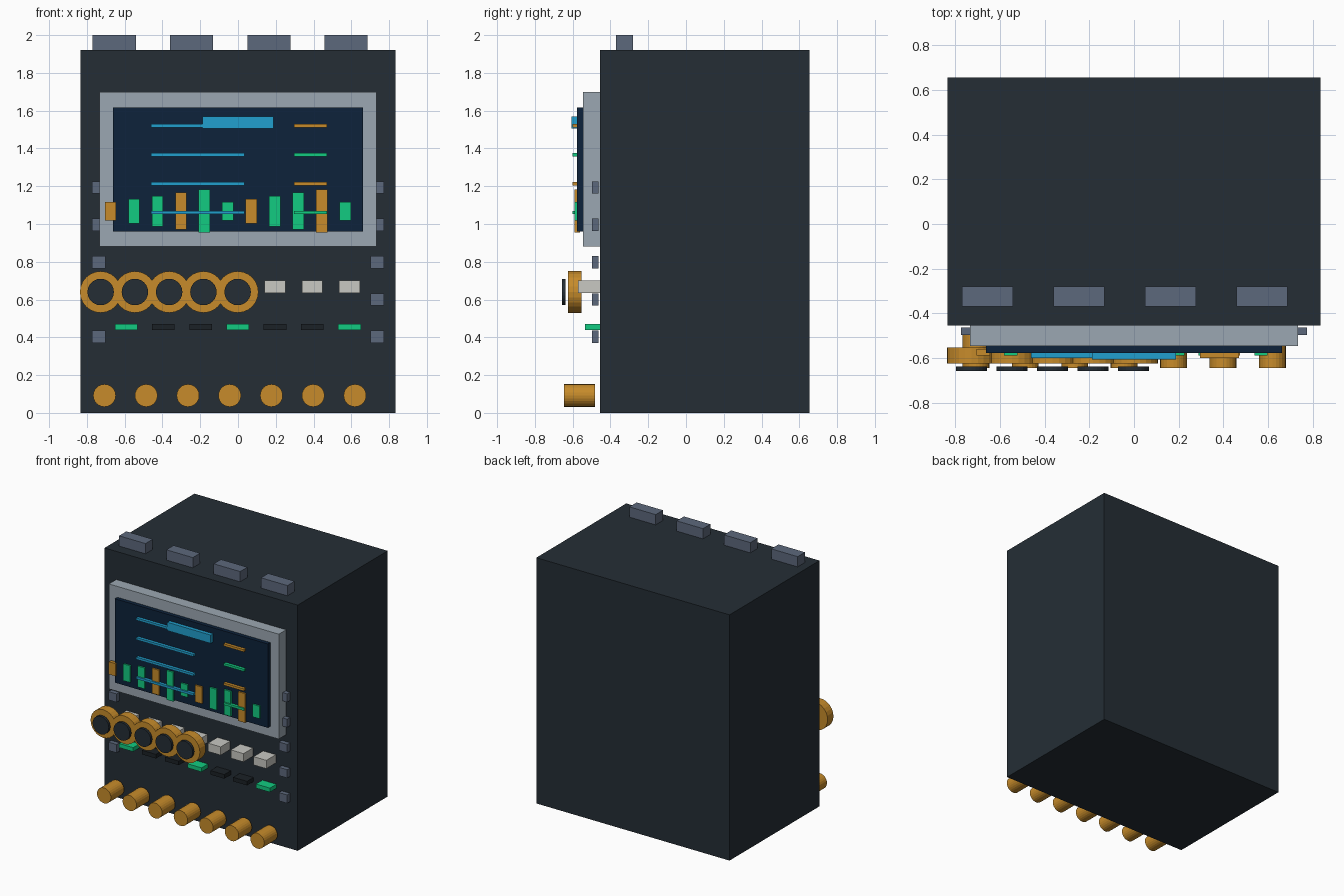
import bpy
import math

default = bpy.data.objects.get("Cube")
if default:
    bpy.data.objects.remove(default, do_unlink=True)


def material(name, r, g, b):
    mat = bpy.data.materials.new(name)
    mat.use_nodes = True
    mat.diffuse_color = (r, g, b, 1)
    mat.node_tree.nodes["Principled BSDF"].inputs["Base Color"].default_value = (r, g, b, 1)
    return mat


charcoal = material("charcoal", 0.018, 0.027, 0.036)
black = material("off_black", 0.011, 0.015, 0.019)
silver = material("silver", 0.33, 0.39, 0.445)
navy = material("navy", 0.004, 0.016, 0.043)
blue = material("bright_blue", 0.015, 0.35, 0.62)
green = material("green", 0.006, 0.6, 0.22)
amber = material("amber", 0.57, 0.26, 0.024)
white = material("warm_white", 0.58, 0.58, 0.54)
slate = material("slate", 0.107, 0.138, 0.2)


def finish(name, mat):
    obj = bpy.context.object
    obj.name = name
    obj.data.name = name
    obj.data.materials.append(mat)
    return obj


def box(name, mat, x, z, width, height, front, back):
    """Box centred on x and z, running from front to back along y."""
    bpy.ops.mesh.primitive_cube_add(size=1, location=(x, (front + back) / 2, z))
    bpy.context.object.scale = (width, back - front, height)
    bpy.ops.object.transform_apply(location=False, rotation=False, scale=True)
    return finish(name, mat)


def disc(name, mat, x, z, radius, front, back):
    """Cylinder whose axis runs along y."""
    bpy.ops.mesh.primitive_cylinder_add(
        vertices=24, radius=radius, depth=back - front,
        location=(x, (front + back) / 2, z), rotation=(math.pi / 2, 0, 0))
    return finish(name, mat)


# Cabinet, bezel and screen
BODY = -0.455
box("cabinet", charcoal, 0, 0.96, 1.67, 1.92, BODY, 0.655)
box("screen_bezel", silver, 0, 1.29, 1.468, 0.82, -0.545, BODY)
box("screen", navy, 0, 1.288, 1.322, 0.655, -0.576, -0.54)
box("screen_title", blue, 0, 1.537, 0.376, 0.065, -0.605, -0.574)

# Text rows on the screen
for row in range(4):
    z = 1.52 - row * 0.153
    box("readout_line", blue, -0.213, z, 0.495, 0.018, -0.6, -0.577)
    box("value_line", green if row % 2 else amber, 0.383, z, 0.175, 0.018, -0.6, -0.577)

# Bar chart along the bottom of the screen
for i in range(11):
    height = 0.098 + 0.0325 * (i % 5)
    box("chart_bar", green if i % 3 else amber, -0.675 + i * 0.1243, 1.068,
        0.06, height, -0.589, -0.56)

# Top vents
for i in range(4):
    box("top_vent", slate, -0.655 + i * 0.409, 1.96, 0.228, 0.08, -0.37, -0.28)

# Side tabs in two mirrored columns
for side in (-1, 1):
    for i in range(5):
        box("side_tab", slate, side * 0.737, 0.403 + i * 0.1975, 0.072, 0.065, -0.497, -0.462)

# Push buttons and indicator lights
for i in range(7):
    x = -0.592 + i * 0.197
    box("push_button", white, x, 0.668, 0.11, 0.065, -0.572, BODY)
    box("indicator", black if i % 3 else green, x, 0.455, 0.12, 0.032, -0.535, BODY)

# Dials with dark caps
for i in range(5):
    x = -0.727 + i * 0.1813
    disc("dial", amber, x, 0.64, 0.11, -0.625, -0.553)
    disc("dial_cap", charcoal, x, 0.64, 0.07, -0.657, -0.637)

# Row of connector plugs
for i in range(7):
    disc("plug", amber, -0.707 + i * 0.221, 0.092, 0.06, -0.645, -0.482)
